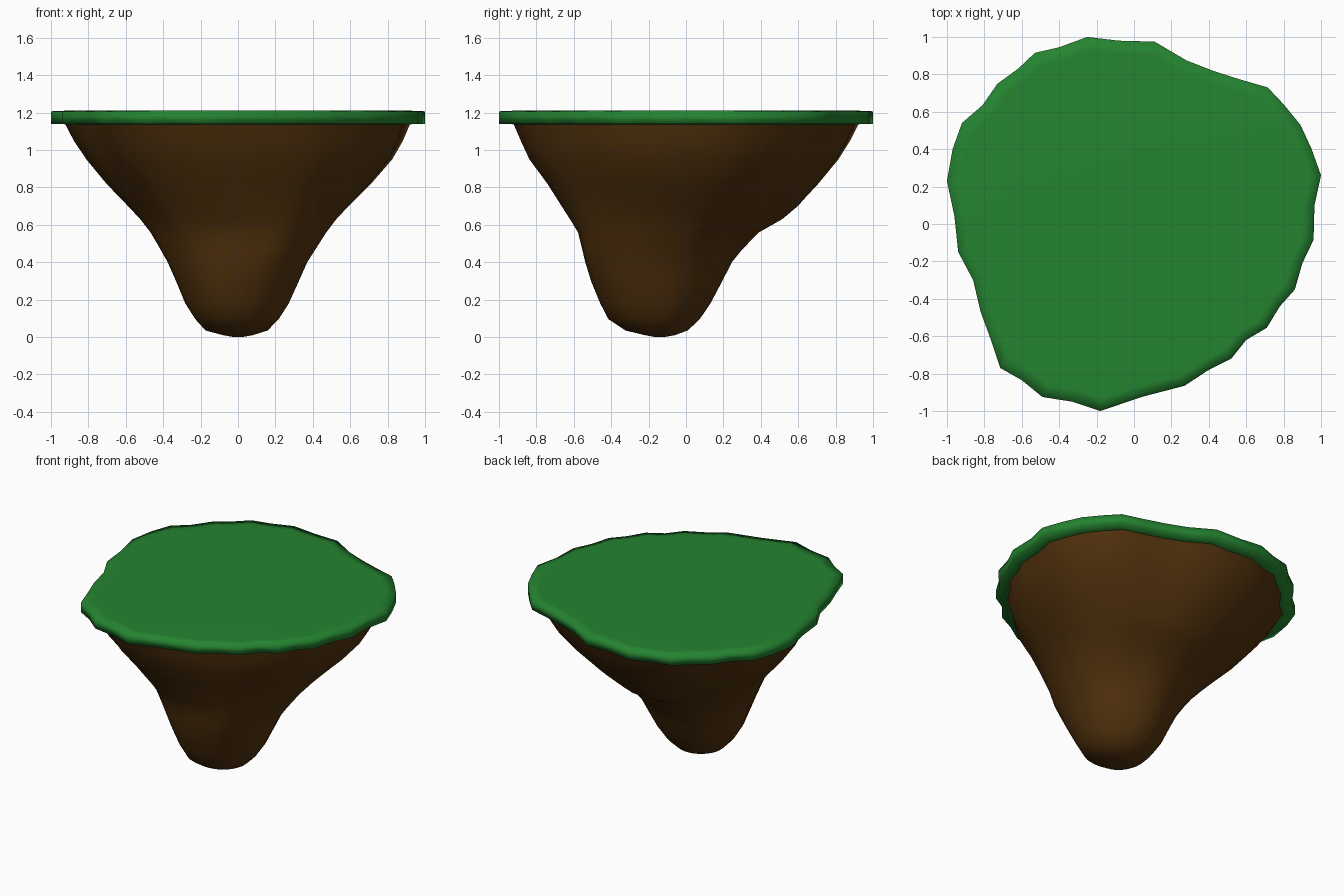
import bpy, bmesh, math

if "Cube" in bpy.data.objects:
    bpy.data.objects.remove(bpy.data.objects["Cube"])

# Irregular island outline seen from above
OUTLINE = [(1, .26), (.95, .4), (.89, .53), (.8, .64), (.715, .73), (.56, .775), (.42, .82),
           (.28, .875), (.11, .975), (-.08, .98), (-.25, 1), (-.4, .945), (-.53, .915),
           (-.62, .83), (-.73, .75), (-.81, .635), (-.92, .54), (-.97, .4), (-1, .23),
           (-.96, .04), (-.94, -.15), (-.86, -.3), (-.82, -.47), (-.765, -.62),
           (-.715, -.77), (-.6, -.835), (-.49, -.925), (-.33, -.95), (-.18, -1),
           (.04, -.925), (.27, -.865), (.4, -.78), (.52, -.72), (.6, -.62), (.71, -.555),
           (.78, -.44), (.86, -.35), (.9, -.21), (.96, -.085), (.965, .1)]

# Rock levels: z, x min, x max, y min, y max
LEVELS = [(1.14, -.925, .92, -.922, .922), (1.05, -.88, .885, -.885, .88),
          (.95, -.815, .83, -.84, .82), (.82, -.71, .72, -.745, .715),
          (.7, -.595, .6, -.67, .605), (.63, -.53, .535, -.625, .52),
          (.56, -.475, .48, -.582, .395), (.47, -.42, .42, -.56, .305),
          (.4, -.38, .375, -.543, .248), (.3, -.335, .33, -.512, .197),
          (.18, -.285, .275, -.462, .133), (.095, -.23, .22, -.417, .075),
          (.035, -.175, .16, -.325, .01), (.01, -.08, .08, -.22, -.06)]


def loft(name, rings, color, cap_top=False):
    bm = bmesh.new()
    loops = [[bm.verts.new(p) for p in ring] for ring in rings]
    n = len(OUTLINE)
    for a, b in zip(loops, loops[1:]):
        for i in range(n):
            j = (i + 1) % n
            bm.faces.new((a[i], b[i], b[j], a[j]))
    bm.faces.new(loops[-1][::-1])
    if cap_top:
        bm.faces.new(loops[0])
    bmesh.ops.recalc_face_normals(bm, faces=bm.faces)
    for f in bm.faces:
        f.smooth = True
    mesh = bpy.data.meshes.new(name)
    bm.to_mesh(mesh)
    bm.free()
    mat = bpy.data.materials.new(name + "_color")
    mat.diffuse_color = (*color, 1)
    mat.use_nodes = True
    mat.node_tree.nodes["Principled BSDF"].inputs["Base Color"].default_value = mat.diffuse_color
    mesh.materials.append(mat)
    obj = bpy.data.objects.new(name, mesh)
    bpy.context.collection.objects.link(obj)


def slab_ring(scale, z):
    return [(x * scale, y * scale, z) for x, y in OUTLINE]


def rock_ring(z, x0, x1, y0, y1):
    # Lower levels get rounder, with a soft ridge at the front right
    blend = min(.75, (1.14 - z) * 1.1)
    swell = .09 * math.exp(-((z - .5) / .22) ** 2)
    ring = []
    for x, y in OUTLINE:
        t = math.atan2(y, x)
        k = 1 + swell * math.exp(-((t + .95) / .35) ** 2)
        px = (x * (1 - blend) + math.cos(t) * blend) * k
        py = (y * (1 - blend) + math.sin(t) * blend) * k
        px, py = max(-1, min(1, px)), max(-1, min(1, py))
        ring.append(((x0 + x1) / 2 + px * (x1 - x0) / 2,
                     (y0 + y1) / 2 + py * (y1 - y0) / 2, z))
    return ring


# Grass slab with a soft rim
loft("grass_top", [slab_ring(.93, 1.21), slab_ring(1, 1.207),
                   slab_ring(1, 1.14), slab_ring(.9, 1.137)], (.018, .23, .03), True)

# Tapering earth underside
rock = [rock_ring(*level) for level in LEVELS]
rock.append([(x * .3, -.14 + (y + .14) * .3, 0) for x, y, z in rock[-1]])
loft("earth_base", rock, (.085, .032, .004))
